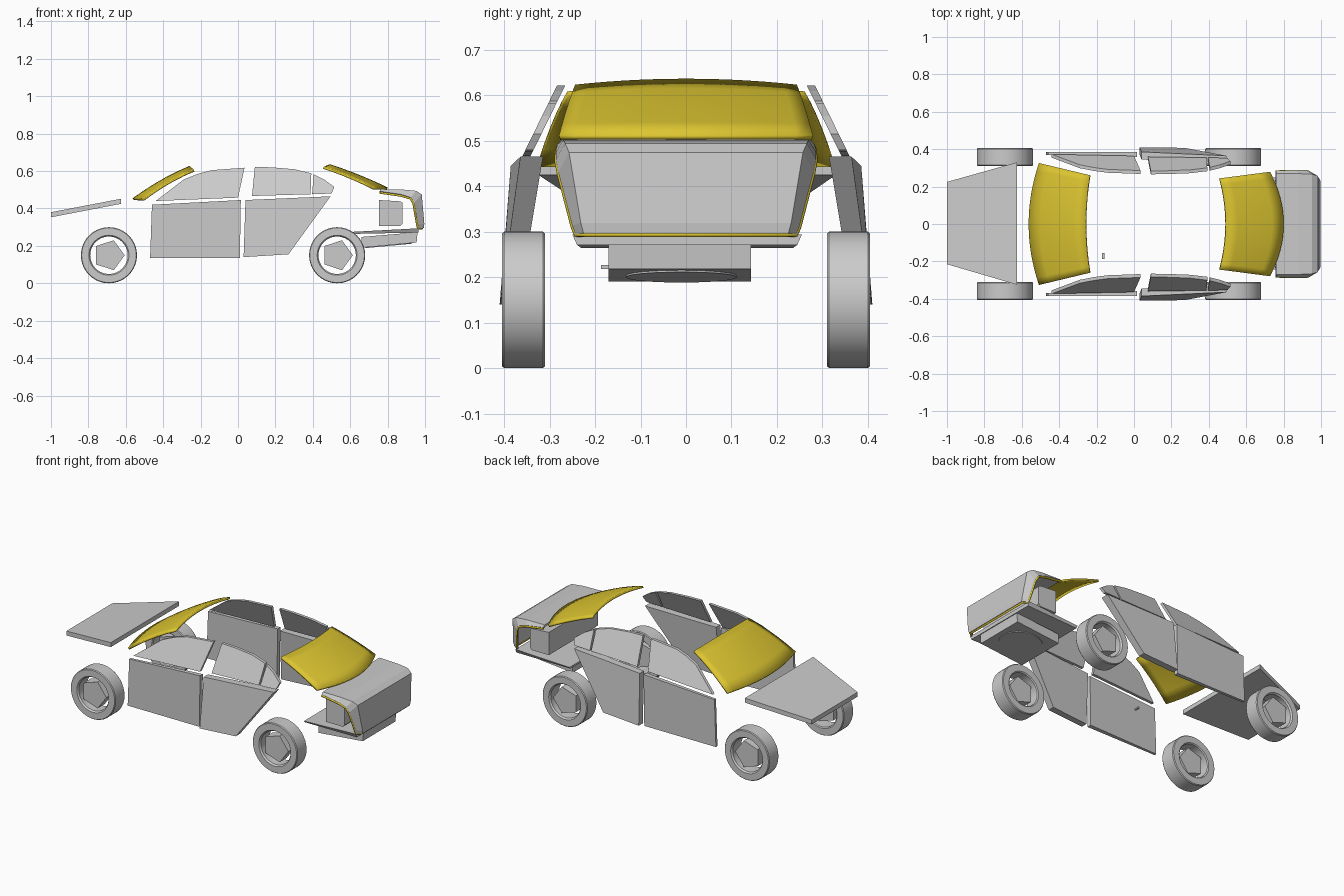
import bpy, bmesh, math
from mathutils import Vector

if "Cube" in bpy.data.objects:
    bpy.data.objects.remove(bpy.data.objects["Cube"])

yellow = bpy.data.materials.new("yellow")
yellow.diffuse_color = (0.72, 0.56, 0.03, 1)
yellow.use_nodes = True
yellow.node_tree.nodes["Principled BSDF"].inputs["Base Color"].default_value = yellow.diffuse_color


def mesh_object(name, verts, faces, mat=None, smooth=False):
    me = bpy.data.meshes.new(name)
    me.from_pydata(verts, [], faces)
    bm = bmesh.new()
    bm.from_mesh(me)
    bmesh.ops.recalc_face_normals(bm, faces=bm.faces)
    bm.to_mesh(me)
    bm.free()
    ob = bpy.data.objects.new(name, me)
    bpy.context.collection.objects.link(ob)
    if mat:
        me.materials.append(mat)
    if smooth:
        bpy.ops.object.select_all(action='DESELECT')
        ob.select_set(True)
        bpy.context.view_layer.objects.active = ob
        bpy.ops.object.shade_smooth_by_angle(angle=math.radians(30))
    return ob


def prism(name, a, b):
    """Closed solid between two matching outlines."""
    n = len(a)
    faces = [tuple(range(n)), tuple(range(n, 2 * n))]
    faces += [(i, (i + 1) % n, n + (i + 1) % n, n + i) for i in range(n)]
    return mesh_object(name, list(a) + list(b), faces)


def solidify(ob, thick):
    m = ob.modifiers.new("thickness", 'SOLIDIFY')
    m.thickness, m.offset = thick, 0


def side_panel(name, outline, outer, inner):
    """Panel on both sides; outer/inner give |y| at (x, z)."""
    for side, s in (("left", 1), ("right", -1)):
        prism(side + "_" + name,
              [(x, s * outer(x, z), z) for x, z in outline],
              [(x, s * inner(x, z), z) for x, z in outline])


def glass(name, low_corner, low_mid, top_corner, top_mid, bow):
    nu, nv = 16, 5
    verts = []
    for j in range(nv + 1):
        v = j / nv
        corner = Vector(low_corner).lerp(Vector(top_corner), v)
        mid = Vector(low_mid).lerp(Vector(top_mid), v)
        for i in range(nu + 1):
            u = 2 * i / nu - 1
            p = mid.lerp(corner, u * u)
            verts.append((p.x, corner.y * u, p.z + bow * 4 * v * (1 - v)))
    w = nu + 1
    faces = [(j * w + i, j * w + i + 1, (j + 1) * w + i + 1, (j + 1) * w + i)
             for j in range(nv) for i in range(nu)]
    solidify(mesh_object(name, verts, faces, yellow, True), 0.012)


# Wheels: ring tyre with a five-sided hub
n = 40
for pos, cx in (("front", -0.69), ("rear", 0.53)):
    for side, s in (("left", 1), ("right", -1)):
        section = [(0.15, 0.315), (0.15, 0.4), (0.146, 0.405), (0.107, 0.405),
                   (0.1, 0.395), (0.1, 0.315), (0.106, 0.31), (0.146, 0.31)]
        k = len(section)
        verts = [(cx + r * math.cos(2 * math.pi * i / n), s * y, 0.15 + r * math.sin(2 * math.pi * i / n))
                 for i in range(n) for r, y in section]
        faces = [(i * k + j, i * k + (j + 1) % k, (i + 1) % n * k + (j + 1) % k, (i + 1) % n * k + j)
                 for i in range(n) for j in range(k)]
        mesh_object(f"{pos}_{side}_tyre", verts, faces, None, True)
        hub = [(cx + 0.084 * math.cos(2 * math.pi * i / 5), 0.15 + 0.084 * math.sin(2 * math.pi * i / 5))
               for i in range(5)]
        prism(f"{pos}_{side}_hub", [(x, s * 0.395, z) for x, z in hub],
              [(x, s * 0.33, z) for x, z in hub])

# Bonnet
top = [(-1, -0.215, 0.38), (-0.625, -0.325, 0.452), (-0.625, 0.33, 0.452), (-1, 0.225, 0.38)]
prism("bonnet", top, [(x, y, z - 0.027) for x, y, z in top])

# Windscreen and rear glass
glass("windscreen", (-0.505, 0.325, 0.447), (-0.56, 0, 0.45), (-0.235, 0.26, 0.603), (-0.257, 0, 0.622), 0.012)
glass("rear_glass", (0.725, 0.278, 0.507), (0.798, 0, 0.507), (0.457, 0.243, 0.618), (0.49, 0, 0.631), 0.006)

# Doors
side_panel("front_door", [(-0.46, 0.42), (0.015, 0.445), (0.01, 0.135), (-0.47, 0.135)],
           lambda x, z: 0.385, lambda x, z: 0.358 + 0.012 * (x < -0.2))
side_panel("rear_door", [(0.04, 0.445), (0.495, 0.465), (0.27, 0.155), (0.03, 0.14)],
           lambda x, z: 0.41 - 0.08 * (z - 0.14) - 0.02 * max(0, x - 0.25) / 0.25,
           lambda x, z: 0.37 - 0.08 * (z - 0.14) - 0.03 * max(0, x - 0.25) / 0.25)

# Side windows lean inwards
lean_out = lambda x, z: 0.368 - 0.49 * (z - 0.45)
lean_in = lambda x, z: 0.35 - 0.49 * (z - 0.45)
side_panel("front_window", [(-0.44, 0.44), (-0.29, 0.555), (-0.215, 0.585), (-0.14, 0.605),
                            (0.035, 0.618), (0.0, 0.458)], lean_out, lean_in)
side_panel("rear_window", [(0.075, 0.467), (0.09, 0.622), (0.18, 0.62), (0.3, 0.61),
                           (0.392, 0.588), (0.388, 0.476)], lean_out, lean_in)
side_panel("quarter_window", [(0.396, 0.476), (0.405, 0.582), (0.46, 0.555), (0.515, 0.515),
                              (0.5, 0.48)], lean_out, lean_in)

# Boot lid: main surface (x, z, half width) then flange edge per station
stations = [((0.758, 0.497, 0.268), (0.758, 0.488, 0.278)),
            ((0.88, 0.495, 0.266), (0.87, 0.472, 0.28)),
            ((0.95, 0.489, 0.262), (0.922, 0.457, 0.28)),
            ((0.977, 0.472, 0.254), (0.938, 0.43, 0.275)),
            ((0.99, 0.32, 0.228), (0.958, 0.315, 0.245)),
            ((0.988, 0.297, 0.222), (0.962, 0.297, 0.238))]
verts, faces = [], []
for (x, z, w), (fx, fz, fw) in stations:
    verts += [(fx, -fw, fz), (x, -w, z), (x, w, z), (fx, fw, fz)]
for i in range(len(stations) - 1):
    faces += [(4 * i + j, 4 * i + j + 1, 4 * i + j + 5, 4 * i + j + 4) for j in range(3)]
solidify(mesh_object("boot_lid", verts, faces), 0.014)

# Yellow seal around the lid edge
edge = [(fx, fw + 0.003, fz - 0.004) for _, (fx, fz, fw) in stations]
back = [(0.985, 0.222, 0.294)]
path = edge + back + [(x, -y, z) for x, y, z in reversed(edge + back)]
cu = bpy.data.curves.new("boot_seal", 'CURVE')
cu.dimensions = '3D'
cu.bevel_depth, cu.bevel_resolution, cu.use_fill_caps = 0.006, 1, True
sp = cu.splines.new('POLY')
sp.points.add(len(path) - 1)
for p, co in zip(sp.points, path):
    p.co = (*co, 1)
cu.materials.append(yellow)
bpy.context.collection.objects.link(bpy.data.objects.new("boot_seal", cu))

# Block behind the lid
sect = [(0.755, 0.307), (0.868, 0.307), (0.88, 0.32), (0.88, 0.43), (0.868, 0.438), (0.755, 0.445)]
prism("tail_block", [(x, -0.235, z) for x, z in sect], [(x, 0.235, z) for x, z in sect])

# Boot floor, spare-wheel well and its round cover
floor = [(0.61, -0.24, 0.275), (0.965, -0.25, 0.294), (0.965, 0.255, 0.294), (0.61, 0.245, 0.275)]
prism("boot_floor", floor, [(x, y * 0.96, z - 0.011 - 0.012 * (x > 0.8)) for x, y, z in floor])
well = [(0.66, 0.19), (0.955, 0.218), (0.96, 0.273), (0.66, 0.248)]
prism("spare_well", [(x, -0.17, z) for x, z in well], [(x, 0.143, z) for x, z in well])
disc = []
for i in range(24):
    a = 2 * math.pi * i / 24
    x = 0.805 + 0.122 * math.cos(a)
    disc.append((x, -0.01 + 0.122 * math.sin(a), 0.19 + (x - 0.66) * 0.095))
prism("well_cover", disc, [(x, y, z - 0.004) for x, y, z in disc])

# Small bracket
br = [(-0.171, -0.187), (-0.159, -0.187), (-0.159, -0.155), (-0.171, -0.155)]
prism("bracket", [(x, y, 0.218) for x, y in br], [(x, y, 0.227) for x, y in br])
